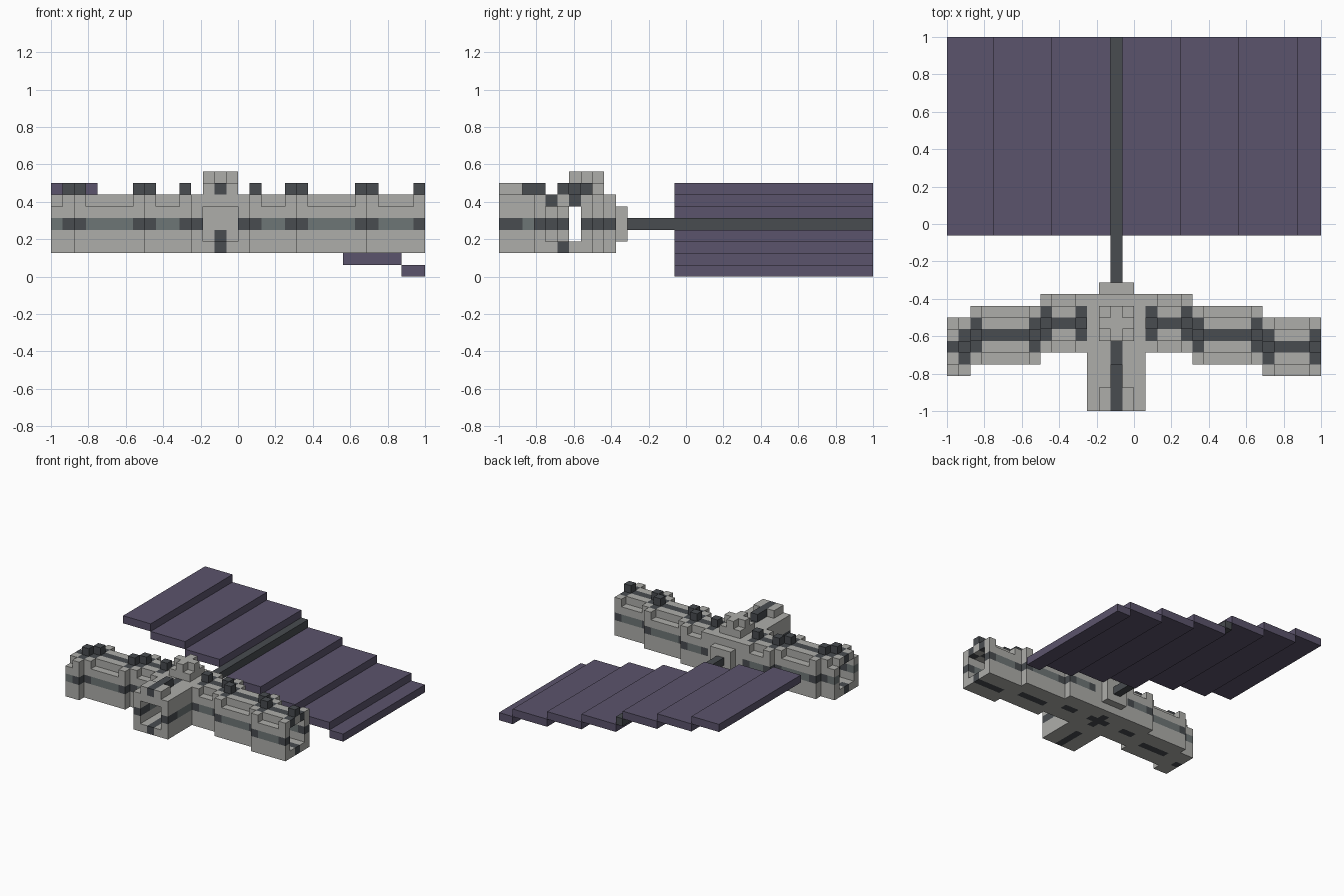
import bpy
import bmesh

if "Cube" in bpy.data.objects:
    bpy.data.objects.remove(bpy.data.objects["Cube"], do_unlink=True)

U = 1 / 16  # block size


def material(name, rgb):
    m = bpy.data.materials.new(name)
    m.use_nodes = True
    m.diffuse_color = (*rgb, 1)
    bsdf = m.node_tree.nodes["Principled BSDF"]
    bsdf.inputs["Base Color"].default_value = (*rgb, 1)
    bsdf.inputs["Roughness"].default_value = 0.8
    return m


HULL, DARK, BAND, PANEL = range(4)
MATS = [material("hull_grey", (0.42, 0.42, 0.40)),
        material("dark_trim", (0.065, 0.072, 0.080)),
        material("steel_band", (0.155, 0.18, 0.18)),
        material("panel_purple", (0.105, 0.088, 0.150))]

blocks = {}  # cell -> (part, colour)


def fill(part, xs, ys, zs, colour):
    """Fill an inclusive box of cells; colour None carves it away."""
    for x in range(xs[0], xs[1] + 1):
        for y in range(ys[0], ys[1] + 1):
            for z in range(zs[0], zs[1] + 1):
                if colour is None:
                    blocks.pop((x, y, z), None)
                else:
                    blocks[x, y, z] = (part, colour)


def corridor(part, x0, x1, c, ribs):
    """Hollow tunnel along x, centred on row c, with raised ribs."""
    fill(part, (x0, x1), (c - 2, c + 2), (2, 6), HULL)
    fill(part, (x0, x1), (c - 1, c + 1), (3, 5), None)
    for x in range(x0, x1 + 1):
        rib = x in ribs
        for side in (-1, 1):
            edge, shoulder = (c + 2 * side,) * 2, (c + side,) * 2
            fill(part, (x, x), edge, (4, 4), DARK if rib else BAND)
            if rib:
                fill(part, (x, x), shoulder, (6, 6), DARK)
            else:
                fill(part, (x, x), edge, (6, 6), None)
        if rib:
            fill(part, (x, x), (c, c), (7, 7), DARK)
        else:
            fill(part, (x, x), (c, c), (6, 6), DARK)
        if not rib or x == 15:
            fill(part, (x, x), (c, c), (2, 2), DARK)


# Stepped corridors on both sides of the hub
corridor("right_outer_corridor", -16, -15, -11, [-15])
corridor("right_middle_corridor", -14, -9, -10, [-14, -9])
corridor("right_inner_corridor", -8, -5, -9, [-8, -5])
corridor("left_inner_corridor", 1, 4, -9, [1, 4])
corridor("left_middle_corridor", 5, 10, -10, [5, 10])
corridor("left_outer_corridor", 11, 15, -11, [11, 15])

# Hub and front corridor
fill("hub", (-4, 0), (-11, -7), (2, 6), HULL)
fill("front_corridor", (-4, 0), (-16, -12), (2, 6), HULL)
fill("hub", (-4, 0), (-10, -8), (3, 5), None)
fill("hub", (-3, -1), (-16, -8), (3, 5), None)
fill("hub", (-3, -1), (-9, -9), (2, 2), DARK)
fill("hub", (-2, -2), (-10, -8), (2, 2), DARK)
fill("hub", (-2, -2), (-7, -7), (3, 3), DARK)
for x in (-4, 0):
    fill("front_corridor", (x, x), (-16, -12), (4, 4), BAND)
    fill("front_corridor", (x, x), (-16, -15), (4, 4), DARK)
fill("front_corridor", (-2, -2), (-16, -13), (2, 2), DARK)
fill("front_corridor", (-2, -2), (-14, -11), (6, 6), DARK)
fill("front_corridor", (-3, -1), (-16, -15), (7, 7), HULL)
fill("front_corridor", (-2, -2), (-16, -13), (7, 7), DARK)

# Hub cap with a raised plus
fill("hub_cap", (-3, -1), (-10, -8), (7, 7), HULL)
fill("hub_cap", (-3, -1), (-9, -9), (8, 8), HULL)
fill("hub_cap", (-2, -2), (-10, -8), (8, 8), HULL)

# Rear mount and boom
fill("rear_mount", (-3, -1), (-6, -6), (3, 5), HULL)
fill("rear_boom", (-2, -2), (-5, 15), (4, 4), DARK)

# Staircase of panel slats, one level lower each step
slats = [(-16, -13, 7), (-12, -8, 6), (-7, -3, 5), (-1, 3, 3),
         (4, 8, 2), (9, 13, 1), (14, 15, 0)]
for i, (x0, x1, z) in enumerate(slats):
    fill(f"panel_slat_{i + 1}", (x0, x1), (-1, 15), (z, z), PANEL)


def build(part):
    """Skin the exposed block faces of a part and merge flat regions."""
    bm = bmesh.new()
    for cell, (owner, colour) in blocks.items():
        if owner != part:
            continue
        for a in range(3):
            b, c = (a + 1) % 3, (a + 2) % 3
            for s in (0, 1):
                near = list(cell)
                near[a] += 2 * s - 1
                if tuple(near) in blocks:
                    continue
                quad = []
                for db, dc in ((0, 0), (1, 0), (1, 1), (0, 1)):
                    p = list(cell)
                    p[a] += s
                    p[b] += db
                    p[c] += dc
                    quad.append(bm.verts.new([v * U for v in p]))
                f = bm.faces.new(quad if s else quad[::-1])
                f.material_index = colour
    bmesh.ops.remove_doubles(bm, verts=bm.verts, dist=U / 100)
    bmesh.ops.dissolve_limit(bm, angle_limit=0.01, verts=bm.verts,
                             edges=bm.edges, delimit={'MATERIAL'})
    mesh = bpy.data.meshes.new(part)
    bm.to_mesh(mesh)
    bm.free()
    for m in MATS:
        mesh.materials.append(m)
    bpy.context.collection.objects.link(bpy.data.objects.new(part, mesh))


for name in dict.fromkeys(owner for owner, _ in blocks.values()):
    build(name)
